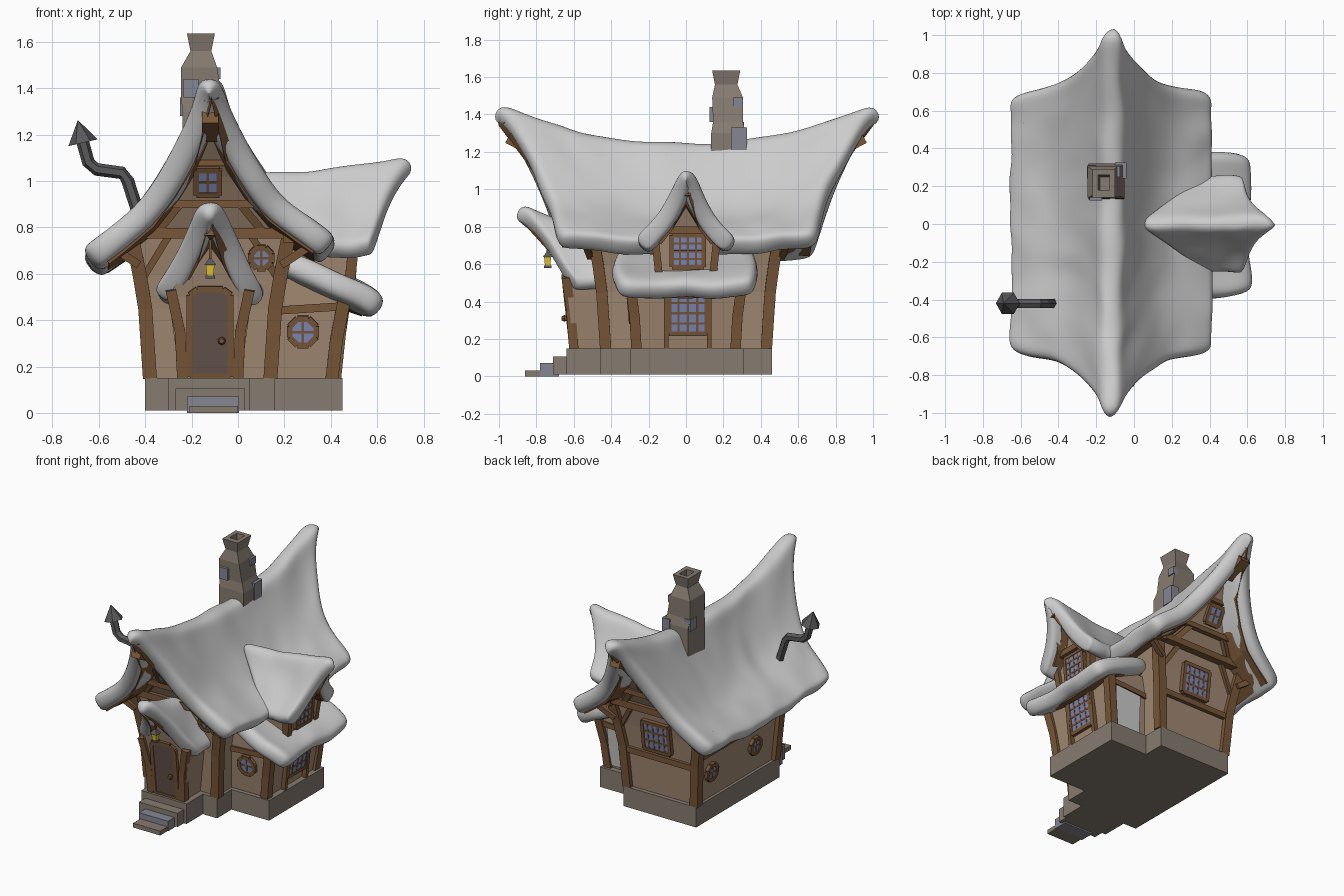
import bpy, bmesh, math
from mathutils import Vector as V, Matrix, noise

if "Cube" in bpy.data.objects:
    bpy.data.objects.remove(bpy.data.objects["Cube"])


def material(name, *rgb):
    m = bpy.data.materials.new(name)
    m.diffuse_color = (*rgb, 1)
    m.use_nodes = True
    m.node_tree.nodes["Principled BSDF"].inputs["Base Color"].default_value = m.diffuse_color
    return m


WALL = material("plaster", .36, .25, .17)
WOOD = material("timber", .19, .095, .04)
GLASS = material("glass", .21, .25, .47)
STONE = material("stone", .24, .20, .165)
SLATE = material("slate", .24, .24, .29)
DOOR = material("door_wood", .13, .085, .07)
METAL = material("dark_metal", .10, .10, .105)
GLOW = material("lantern_yellow", .75, .55, .03)
CX = -.12  # axis of the main house and porch


def mesh(name, mat, parts):
    """One object from a list of (verts, faces) parts."""
    vs, fs = [], []
    for pv, pf in parts:
        fs += [[i + len(vs) for i in f] for f in pf]
        vs += pv
    me = bpy.data.meshes.new(name)
    me.from_pydata([tuple(v) for v in vs], [], fs)
    bm = bmesh.new()
    bm.from_mesh(me)
    bmesh.ops.recalc_face_normals(bm, faces=bm.faces)
    bm.to_mesh(me)
    bm.free()
    if mat:
        me.materials.append(mat)
    ob = bpy.data.objects.new(name, me)
    bpy.context.collection.objects.link(ob)
    return ob


def skin(rings):
    n, k = len(rings[0]), len(rings)
    fs = [[r*n + i, r*n + (i+1) % n, (r+1)*n + (i+1) % n, (r+1)*n + i]
          for r in range(k-1) for i in range(n)]
    fs += [list(range(n))[::-1], list(range((k-1)*n, k*n))]
    return [p for r in rings for p in r], fs


def loft(*rings):
    """Stacked rectangles: (z, x0, x1, y0, y1)."""
    return skin([[V((a, c, z)), V((b, c, z)), V((b, d, z)), V((a, d, z))] for z, a, b, c, d in rings])


def box(x0, x1, y0, y1, z0, z1):
    return loft((z0, x0, x1, y0, y1), (z1, x0, x1, y0, y1))


def beam(pts, w, d, out, n=4, taper=None):
    """Sweep a rectangle (or n-gon) along points; out is the facing direction."""
    pts, rings = [V(p) for p in pts], []
    sec = [(-.5, -.5), (.5, -.5), (.5, .5), (-.5, .5)] if n == 4 else \
        [(.5*math.cos(math.tau*i/n), .5*math.sin(math.tau*i/n)) for i in range(n)]
    for i, p in enumerate(pts):
        t = (pts[min(i+1, len(pts)-1)] - pts[max(i-1, 0)]).normalized()
        s = t.cross(V(out)).normalized()
        o = s.cross(t)
        k = taper[i] if taper else 1
        rings.append([p + s*a*w*k + o*b*d*k for a, b in sec])
    return skin(rings)


def panel(name, mat, outline, c, out, up, depth, fw, bars):
    """Flat panel with timber frame and glazing bars, drawn in wall coordinates."""
    u = V(up).normalized()
    r = u.cross(V(out)).normalized()
    o = r.cross(u)
    P = lambda a, b, h=0: V(c) + r*a + u*b + o*h
    mesh(name + "_panel", mat, [skin([[P(a, b, h) for a, b in outline] for h in (-depth/2, depth/2)])])
    m = len(outline)
    parts = [beam([P(*outline[i]), P(*outline[(i+1) % m])], fw, .04, o) for i in range(m)]
    parts += [beam([P(*a, .01), P(*b, .01)], .011, .015, o) for a, b in bars]
    mesh(name + "_frame", WOOD, parts)


def window(name, c, out, up, w, h, nx, ny):
    a, b = w/2, h/2
    bars = [((-a + w*i/nx, -b), (-a + w*i/nx, b)) for i in range(1, nx)]
    bars += [((-a, -b + h*i/ny), (a, -b + h*i/ny)) for i in range(1, ny)]
    panel(name, GLASS, [(-a, -b), (a, -b), (a, b), (-a, b)], c, out, up, .03, .024, bars)


def round_window(name, c, out, up, r):
    ang = [math.tau*(i+.5)/8 for i in range(8)]
    panel(name, GLASS, [(r*math.cos(t), r*math.sin(t)) for t in ang], c, out, up, .03, .025,
          [((-r, 0), (r, 0)), ((0, -r), (0, r))])


def roof(name, rows, centre, turn, w0, thick, nv, mirror=True, lift=0):
    """Snow blanket, plank layer and barge boards. Rows: (distance, z, start, end, sag)."""
    M = Matrix.Translation(V(centre)) @ Matrix.Rotation(turn, 4, 'Z')

    def sheet(part, mat, src, inset, drop, t, bumps):
        full = [(-r[0], *r[1:]) for r in src[:0:-1]] + src if mirror else src
        bm, grid = bmesh.new(), []
        for d, z, lo, hi, sag in full:
            line = []
            for j in range(nv+1):
                w = w0 + (1-w0)*j/nv
                y = lo + inset + (hi - lo - 2*inset)*j/nv
                p = M @ V((d, y, z + lift*d - sag*(1-w*w)))
                line.append(bm.verts.new(p + noise.noise_vector(p*7)*bumps))
            grid.append(line)
        for i in range(len(grid)-1):
            for j in range(nv):
                bm.faces.new((grid[i][j], grid[i+1][j], grid[i+1][j+1], grid[i][j+1]))
        bm.normal_update()
        for v in bm.verts:
            v.co -= v.normal*drop
        edges = [[l[e].co.copy() for l, r in zip(grid, full) if r[0] == 0 or abs(r[0]) > .1] for e in (-1, 0)]
        me = bpy.data.meshes.new(part)
        bm.to_mesh(me)
        bm.free()
        if mat:
            me.materials.append(mat)
        ob = bpy.data.objects.new(part, me)
        bpy.context.collection.objects.link(ob)
        s = ob.modifiers.new("thickness", 'SOLIDIFY')
        s.thickness = t
        if not mat:
            ob.modifiers.new("round", 'SUBSURF').levels = 2
            ob.modifiers["round"].render_levels = 2
            me.shade_smooth()
        return edges

    sheet(name + "_snow", None, rows, 0, 0, thick, .022)
    edges = sheet(name + "_planks", WOOD, rows[:-1], .075, thick*.9, .02, 0)
    if mirror:
        out = M.to_3x3() @ V((0, 1, 0))
        mesh(name + "_barge_boards", WOOD, [beam(e, .05, .05, out) for e in (edges if w0 < 0 else edges[:1])])


# Foundation and steps
mesh("foundation", STONE, [box(-.40, .16, -.46, .46, .01, .15), box(.1, .45, -.30, .31, .01, .15),
                           box(-.30, .05, -.64, -.4, .01, .15)])
mesh("upper_step", STONE, [box(-.27, .03, -.71, -.6, .01, .105)])
mesh("middle_step", SLATE, [box(-.22, .005, -.78, -.68, .0, .07)])
mesh("lower_step", STONE, [box(-.21, .0, -.86, -.76, 0, .03)])

# Walls, flaring outwards as they rise
prof = [(.15, .26, .43), (.45, .28, .45), (.6, .305, .47), (.77, .34, .50)]
mesh("main_walls", WALL, [loft(*[(z, CX-a, CX+a, -b, b) for z, a, b in prof])])
gable = [(.77, .36, .51), (.9, .26, .575), (1.02, .17, .64), (1.22, .03, .78)]
for s, n in ((-1, "front"), (1, "back")):
    mesh(n + "_gable", WALL, [loft(*[(z, CX-a, CX+a, *sorted((s*b, s*(b-.07)))) for z, a, b in gable])])
mesh("porch_walls", WALL, [loft((.15, -.25, .01, -.60, -.4), (.5, -.30, .06, -.64, -.4), (.78, -.14, -.10, -.70, -.4))])
mesh("wing_walls", WALL, [loft((.15, .1, .41, -.27, .27), (.47, .1, .46, -.30, .30), (.58, .1, .22, -.30, .30))])
mesh("dormer_walls", WALL, [loft((.45, .2, .475, -.14, .15), (.77, .22, .50, -.17, .17), (.98, .28, .57, -.02, .02))])
mesh("wing_back_panel", None, [beam([(.29, .274, .17), (.30, .299, .44)], .2, .012, (0, 1, 0))])

# Snow-covered roofs
roof("main_roof", [(0, 1.46, -1.01, 1.01, .21), (.06, 1.45, -1.01, 1.01, .22), (.085, 1.34, -.94, .94, .18),
                   (.17, 1.15, -.83, .83, .15), (.25, 1.02, -.765, .765, .12), (.33, .91, -.725, .725, .08),
                   (.43, .83, -.71, .71, .05), (.51, .77, -.70, .70, .04), (.55, .73, -.67, .67, .03)],
     (CX, 0, 0), 0, -1, .115, 18, lift=.05)
roof("dormer_roof", [(0, 1.12, .04, .735, .08), (.045, 1.10, .04, .725, .08), (.09, .98, .10, .675, .05),
                     (.16, .86, .22, .62, .02), (.22, .78, .32, .60, .01), (.28, .73, .38, .58, 0)],
     (0, 0, 0), -math.pi/2, 0, .10, 8)
roof("porch_roof", [(0, .93, .38, .88, .13), (.06, .91, .38, .87, .13), (.09, .82, .38, .82, .09),
                    (.14, .71, .38, .73, .05), (.2, .60, .38, .65, .02), (.255, .51, .38, .58, 0)],
     (CX, 0, 0), math.pi, 0, .10, 7)
roof("wing_roof", [(.2, .72, -.34, .34, .04), (.33, .665, -.37, .37, .04), (.46, .605, -.375, .375, .04),
                   (.57, .56, -.37, .37, .03), (.635, .50, -.35, .35, .02)], (0, 0, 0), 0, -1, .11, 10, False)
mesh("ridge_beam_ends", WOOD, [beam([(CX, s*.8, 1.20), (CX, s*.95, 1.28)], .07, .07, (0, 0, 1)) for s in (-1, 1)] +
     [beam([(.5, 0, .95), (.685, 0, .99)], .05, .05, (0, 0, 1)), beam([(CX, -.6, .74), (CX, -.82, .79)], .05, .05, (0, 0, 1))])

# Corner posts and rails
posts = [beam([(CX + sx*a, sy*b, z) for z, a, b in prof], .06, .06, (0, 1, 0)) for sx in (-1, 1) for sy in (-1, 1)]
posts += [beam([(.405, s*.265, .15), (.425, s*.275, .32), (.46, s*.30, .5)], .055, .055, (1, 0, 0)) for s in (-1, 1)]
posts += [beam([(CX + s*.12, -.60, .15), (CX + s*.13, -.615, .35), (CX + s*.17, -.64, .53)], .045, .05, (0, 1, 0)) for s in (-1, 1)]
posts += [beam([(.475, s*.14, .5), (.505, s*.17, .78)], .04, .045, (1, 0, 0)) for s in (-1, 1)]
mesh("corner_posts", WOOD, posts)
rails = [beam([(-.405, -.45, .48), (-.405, .45, .48)], .035, .03, (1, 0, 0)),
         beam([(CX-.28, .455, .42), (CX+.28, .455, .42)], .04, .035, (0, 1, 0)),
         beam([(.52, -.19, .78), (.52, .19, .78)], .04, .05, (1, 0, 0))]
rails += [beam([(.15, s*.298, .44), (.46, s*.30, .46)], .035, .025, (0, 1, 0)) for s in (-1, 1)]
rails += [beam([(CX + s*.34, -.56, .76), (CX + s*.34, .56, .76)], .05, .05, (1, 0, 0)) for s in (-1, 1)]
rails += [beam([(.43, .01 + s*.115, .15), (.465, .01 + s*.115, .48)], .025, .03, (1, 0, 0)) for s in (-1, 1)]
mesh("wall_rails", WOOD, rails)

# Gable timbers and eave braces on both ends
gt = []
for s in (-1, 1):
    o = (0, s, 0)
    gt += [beam([(CX-.39, s*.525, .775), (CX+.39, s*.525, .775)], .045, .05, o),
           beam([(CX-.23, s*.58, .90), (CX+.23, s*.58, .90)], .035, .04, o),
           beam([(CX-.12, s*.675, 1.08), (CX+.12, s*.675, 1.08)], .03, .03, o)]
    for k in (-1, 1):
        gt += [beam([(CX + k*.22, s*.525, .79), (CX + k*.13, s*.58, .9)], .035, .035, o),
               beam([(CX + k*.31, s*.51, .64), (CX + k*.47, s*.55, .745)], .035, .035, o),
               beam([(CX + k*.29, s*.465, .58), (CX + k*.18, s*.505, .76)], .03, .03, o)]
mesh("gable_timbers", WOOD, gt)

# Windows
for s, n in ((-1, "front"), (1, "back")):
    window(n + "_gable_window", (CX-.01, s*.635, 1.0), (0, s, 0), (0, s*.53, 1), .10, .12, 2, 2)
window("back_window", (CX+.01, .475, .57), (0, 1, 0), (0, .13, 1), .20, .20, 5, 3)
window("wing_window", (.445, .01, .34), (1, 0, 0), (.15, 0, 1), .20, .22, 4, 4)
window("dormer_window", (.495, .01, .67), (1, 0, 0), (.08, 0, 1), .17, .17, 4, 4)
round_window("front_round_window", (.10, -.488, .67), (0, -1, 0), (0, -.17, 1), .048)
round_window("wing_round_window", (.28, -.291, .35), (0, -1, 0), (0, -.09, 1), .062)
for y in (.29, -.19):
    round_window("left_round_window", (-.395, y, .335), (-1, 0, 0), (-.07, 0, 1), .055)

# Door, knob and lantern
panel("door", DOOR, [(-.088, -.19), (.088, -.19), (.088, .165), (.055, .19), (-.055, .19), (-.088, .165)],
      (CX, -.625, .345), (0, -1, 0), (0, -.11, 1), .03, .026, [])
mesh("door_knob", WOOD, [beam([(-.07, -.62, .31), (-.07, -.65, .31), (-.07, -.665, .31)], .035, .035, (0, 0, 1), 8, [.5, 1, .6])])
L = lambda z, r: (z, CX-r, CX+r, -.74-r, -.74+r)
mesh("lantern_glass", GLOW, [loft(L(.59, .014), L(.64, .019))])
mesh("lantern_caps", METAL, [loft(L(.58, .02), L(.592, .02)), loft(L(.638, .026), L(.665, .006))])
mesh("lantern_hook", WOOD, [beam([(CX, -.74, .66), (CX, -.74, .77)], .012, .012, (0, 1, 0))])

# Chimney with open top and loose bricks
mesh("chimney", STONE, [loft((1.08, -.24, -.05, .13, .32), (1.3, -.24, -.05, .135, .32), (1.36, -.245, -.07, .145, .305),
                             (1.49, -.245, -.09, .14, .305), (1.56, -.205, -.115, .155, .275), (1.635, -.22, -.10, .14, .29),
                             (1.635, -.19, -.13, .18, .26), (1.55, -.18, -.13, .18, .25))])
mesh("chimney_bricks", SLATE, [box(-.10, -.04, .24, .325, 1.21, 1.33), box(-.11, -.075, .25, .305, 1.44, 1.49),
                               box(-.235, -.17, .125, .16, 1.36, 1.44), box(-.25, -.2, .24, .31, 1.28, 1.36)])

# Bent stove pipe with pointed cap
pipe = [(-.43, -.42, .86), (-.475, -.42, 1.0), (-.50, -.42, 1.035), (-.61, -.42, 1.05), (-.645, -.42, 1.08), (-.67, -.42, 1.17)]
mesh("stove_pipe", METAL, [beam(pipe, .055, .055, (0, 1, 0), 6)])
mesh("stove_pipe_cap", METAL, [beam([(-.668, -.42, 1.165), (-.69, -.42, 1.26)], .13, .13, (0, 1, 0), 6, [1, .03])])
